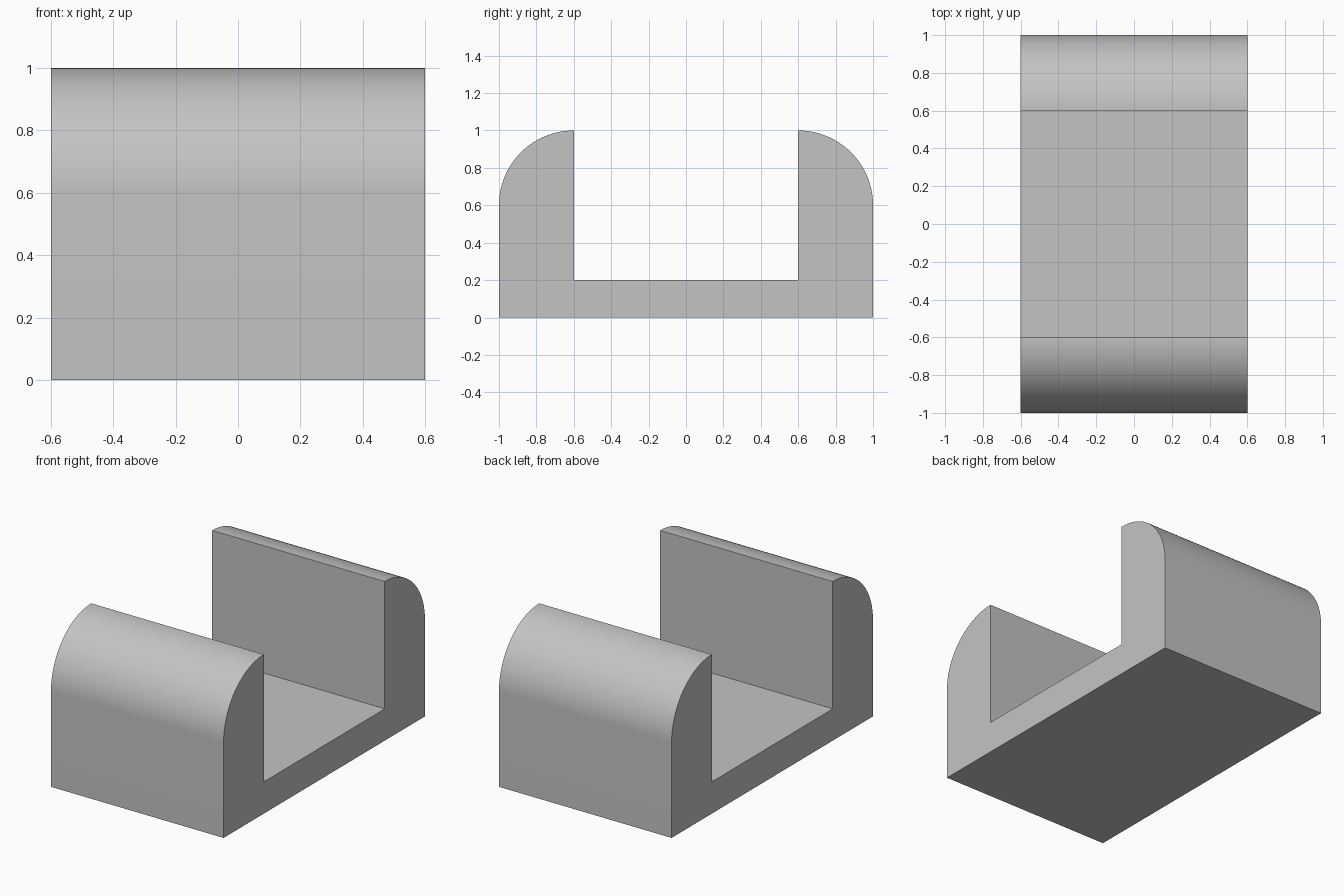
import bpy, bmesh, math

cube = bpy.data.objects.get("Cube")
if cube:
    bpy.data.objects.remove(cube, do_unlink=True)

WIDTH, HALF_LEN, HEIGHT = 1.2, 1.0, 1.0
RADIUS, FLOOR, STEPS = 0.4, 0.2, 32

grey = bpy.data.materials.new("plain_grey")
grey.use_nodes = True
colour = (0.55, 0.55, 0.55, 1)
grey.diffuse_color = colour
grey.node_tree.nodes["Principled BSDF"].inputs["Base Color"].default_value = colour

# Half of the channel profile (y, z): floor, inner wall, rounded shoulder, outer wall
inner = HALF_LEN - RADIUS
half = [(inner, FLOOR)]
for i in range(STEPS + 1):
    a = math.pi / 2 * (1 - i / STEPS)
    half.append((inner + RADIUS * math.cos(a), HEIGHT - RADIUS + RADIUS * math.sin(a)))
half.append((HALF_LEN, 0))
profile = half + [(-y, z) for y, z in reversed(half)]

# Extrude the profile across the width
bm = bmesh.new()
face = bm.faces.new([bm.verts.new((-WIDTH / 2, y, z)) for y, z in profile])
result = bmesh.ops.extrude_face_region(bm, geom=[face])
moved = [v for v in result["geom"] if isinstance(v, bmesh.types.BMVert)]
bmesh.ops.translate(bm, verts=moved, vec=(WIDTH, 0, 0))
bmesh.ops.recalc_face_normals(bm, faces=bm.faces)
mesh = bpy.data.meshes.new("channel_block")
bm.to_mesh(mesh)
bm.free()

block = bpy.data.objects.new("channel_block", mesh)
bpy.context.collection.objects.link(block)
mesh.materials.append(grey)

# Smooth shoulders, sharp corners
bpy.ops.object.select_all(action='DESELECT')
block.select_set(True)
bpy.context.view_layer.objects.active = block
bpy.ops.object.shade_smooth_by_angle(angle=math.radians(30))
